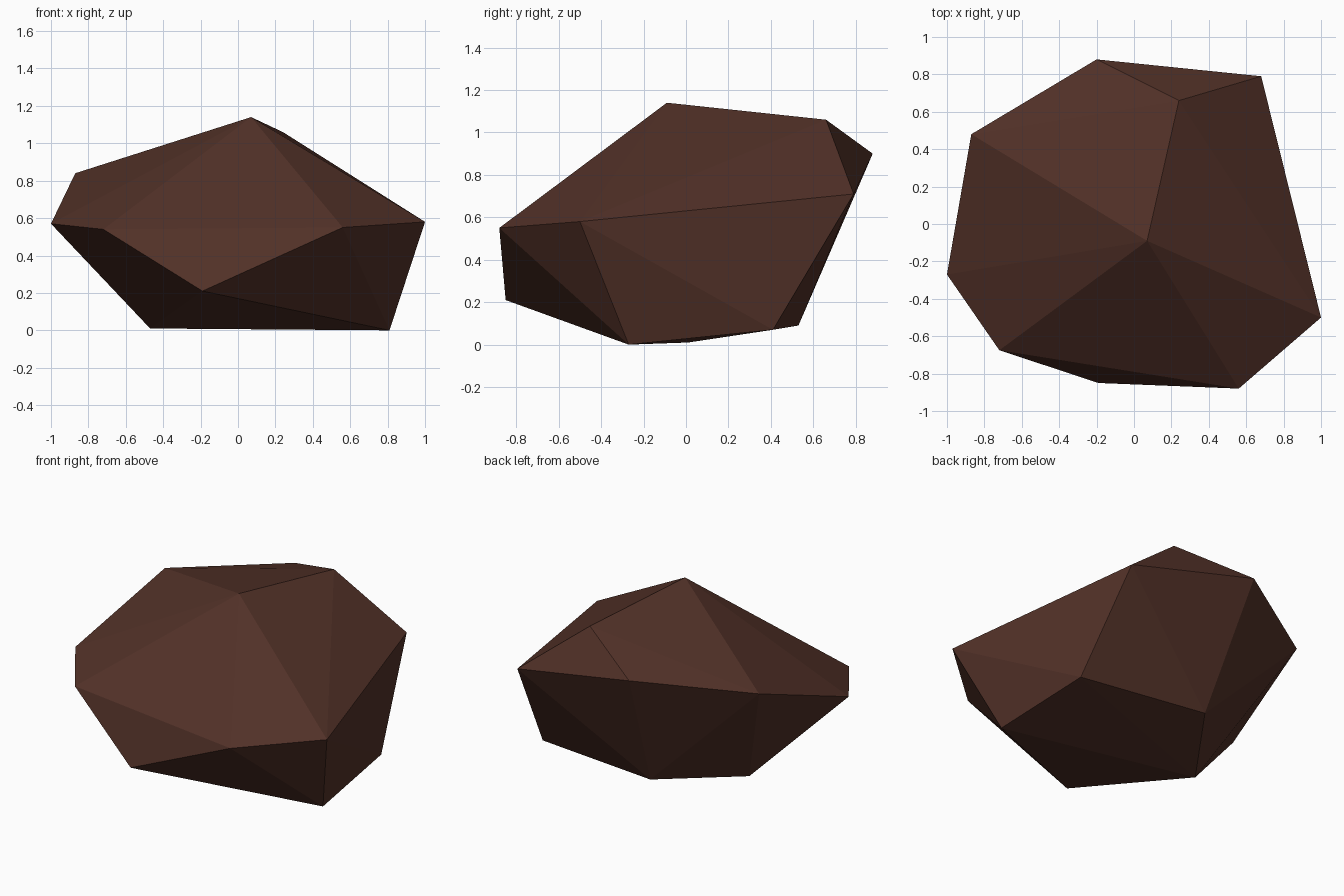
import bpy, bmesh

if "Cube" in bpy.data.objects:
    bpy.data.objects.remove(bpy.data.objects["Cube"])

# Low-poly boulder: the convex hull of three rough rings of corners
base = [(.81, -.27, 0), (.76, .41, .07), (-.11, .53, .09), (-.47, .01, .01), (-.19, -.85, .21)]
rim = [(1, -.50, .58), (.68, .79, .71), (-.20, .88, .90), (-.87, .48, .84),
       (-1, -.27, .57), (-.72, -.675, .54), (.56, -.88, .55)]
crest = [(.07, -.09, 1.14), (.24, .66, 1.06)]

bm = bmesh.new()
for co in base + rim + crest:
    bm.verts.new(co)
bmesh.ops.convex_hull(bm, input=bm.verts[:])
bmesh.ops.recalc_face_normals(bm, faces=bm.faces[:])

mesh = bpy.data.meshes.new("rock")
bm.to_mesh(mesh)
bm.free()

# Single dark brown stone colour, flat faces
stone = bpy.data.materials.new("dark brown stone")
stone.diffuse_color = (.085, .031, .021, 1)
stone.use_nodes = True
stone.node_tree.nodes["Principled BSDF"].inputs["Base Color"].default_value = stone.diffuse_color
mesh.materials.append(stone)

rock = bpy.data.objects.new("rock", mesh)
bpy.context.collection.objects.link(rock)
